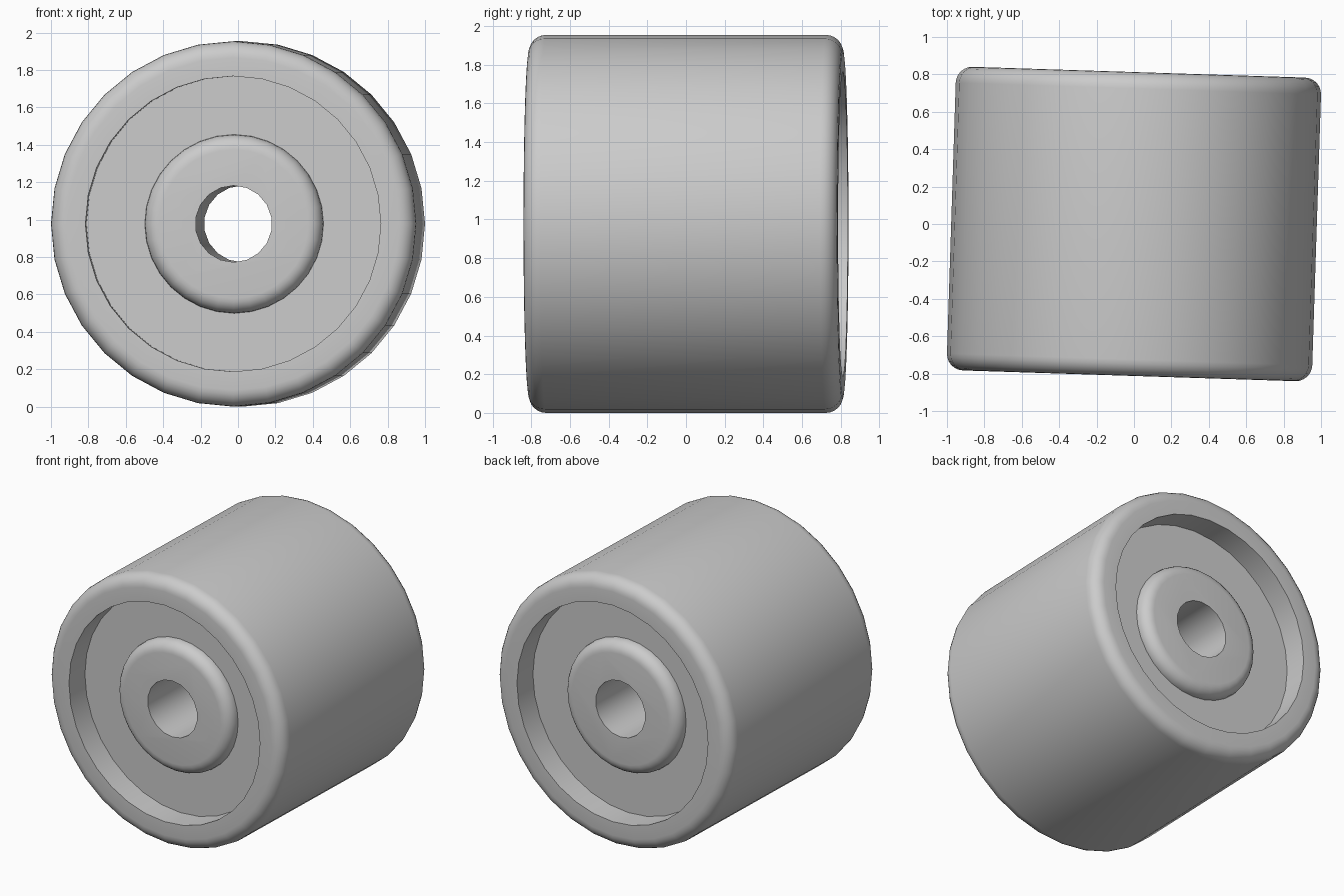
import bpy
import bmesh
from math import cos, sin, pi, radians
from mathutils import Matrix

if "Cube" in bpy.data.objects:
    bpy.data.objects.remove(bpy.data.objects["Cube"], do_unlink=True)

RADIUS, HALF = 0.977, 0.812
RECESS, FLOOR = 0.79, 0.636
HUB, HUB_FACE = 0.478, 0.724
BORE = 0.205

grey = bpy.data.materials.new("plain grey")
grey.use_nodes = True
colour = (0.6, 0.6, 0.6, 1)
grey.diffuse_color = colour
grey.node_tree.nodes["Principled BSDF"].inputs["Base Color"].default_value = colour


def fillet(r, y, size, steps=6):
    """Rounded outer corner, from the flat end face to the side."""
    return [(r - size + size * sin(t), y - size + size * cos(t))
            for t in (i * pi / 2 / steps for i in range(steps + 1))]


def lathe(name, profile, sides):
    """Solid of revolution about y, closed by flat end caps."""
    bm = bmesh.new()
    rings = [[bm.verts.new((r * sin(2 * pi * i / sides), y, r * cos(2 * pi * i / sides)))
              for i in range(sides)] for r, y in profile]
    for a, b in zip(rings, rings[1:]):
        for i in range(sides):
            j = (i + 1) % sides
            bm.faces.new((a[i], a[j], b[j], b[i]))
    bm.faces.new(rings[0])
    bm.faces.new(rings[-1])
    bmesh.ops.recalc_face_normals(bm, faces=bm.faces)
    mesh = bpy.data.meshes.new(name)
    bm.to_mesh(mesh)
    bm.free()
    mesh.materials.append(grey)
    obj = bpy.data.objects.new(name, mesh)
    bpy.context.collection.objects.link(obj)
    return obj


# Roller: hub, recessed floor, rim and tread, mirrored to the other end
half = fillet(HUB, HUB_FACE, 0.08) + [(HUB, FLOOR), (RECESS, FLOOR), (RECESS, HALF)]
half += fillet(RADIUS, HALF, 0.088)
roller = lathe("roller", half + [(r, -y) for r, y in reversed(half)], 32)

# Axle bore through the hub
cutter = lathe("bore_cutter", [(BORE, 1), (BORE, -1)], 18)
cutter.hide_render = True
cut = roller.modifiers.new("bore", "BOOLEAN")
cut.object = cutter
cut.operation = "DIFFERENCE"
cut.solver = "EXACT"
bpy.ops.object.select_all(action="DESELECT")
roller.select_set(True)
bpy.context.view_layer.objects.active = roller
bpy.ops.object.modifier_apply(modifier=cut.name)
bpy.data.objects.remove(cutter, do_unlink=True)

# Slight turn, standing on the ground
roller.data.transform(Matrix.Translation((0, 0, RADIUS)) @ Matrix.Rotation(radians(-1.85), 4, "Z"))
bpy.ops.object.shade_smooth_by_angle(angle=radians(35))
